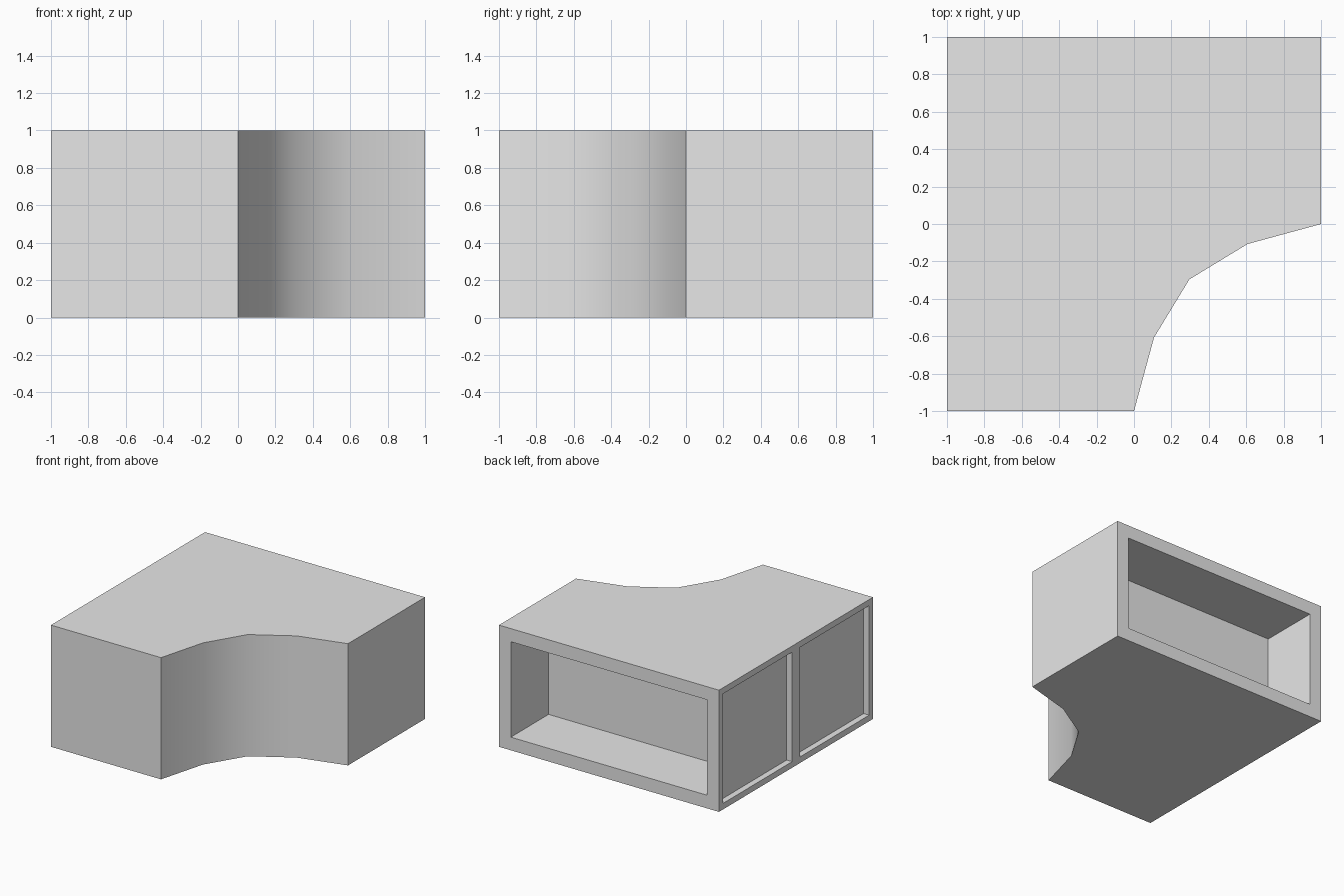
import bpy
import bmesh
from math import radians

if "Cube" in bpy.data.objects:
    bpy.data.objects.remove(bpy.data.objects["Cube"])

# Plain grey material
grey = bpy.data.materials.new("light_grey")
grey.use_nodes = True
colour = (0.8, 0.8, 0.8, 1.0)
grey.diffuse_color = colour
grey.node_tree.nodes["Principled BSDF"].inputs["Base Color"].default_value = colour

# Floor outline: a square whose front corner is scooped out by a curve;
# the extra point on the straight side divides it into two equal panels
scoop = [(0, -1), (0.107, -0.607), (0.296, -0.296), (0.607, -0.107), (1, 0)]
outline = [(-1, -1)] + scoop + [(1, 1), (-1, 1), (-1, 0)]
HEIGHT = 1.0


def recess(bm, faces, margin, depth):
    """Leave a frame of the given margin and push the middle inwards."""
    bmesh.ops.inset_individual(bm, faces=faces, thickness=margin, use_even_offset=True)
    bmesh.ops.inset_individual(bm, faces=faces, thickness=0, depth=-depth)


# Cabinet body
bm = bmesh.new()
base = bm.faces.new([bm.verts.new((x, y, 0)) for x, y in outline])
extruded = bmesh.ops.extrude_face_region(bm, geom=[base], use_keep_orig=True)
top_verts = [v for v in extruded["geom"] if isinstance(v, bmesh.types.BMVert)]
bmesh.ops.translate(bm, verts=top_verts, vec=(0, 0, HEIGHT))
bmesh.ops.recalc_face_normals(bm, faces=bm.faces[:])
bm.normal_update()

# Deep open shelf at the back, two shallow panels on the straight side
back = [f for f in bm.faces if f.normal.y > 0.9]
side = [f for f in bm.faces if f.normal.x < -0.9]
recess(bm, back, 0.108, 0.49)
recess(bm, side, 0.05, 0.05)

mesh = bpy.data.meshes.new("corner_cabinet")
bm.to_mesh(mesh)
bm.free()
mesh.materials.append(grey)
cabinet = bpy.data.objects.new("corner_cabinet", mesh)
bpy.context.collection.objects.link(cabinet)

# Smooth the scooped front, keep all box edges sharp
bpy.ops.object.select_all(action="DESELECT")
cabinet.select_set(True)
bpy.context.view_layer.objects.active = cabinet
bpy.ops.object.shade_smooth_by_angle(angle=radians(40))
